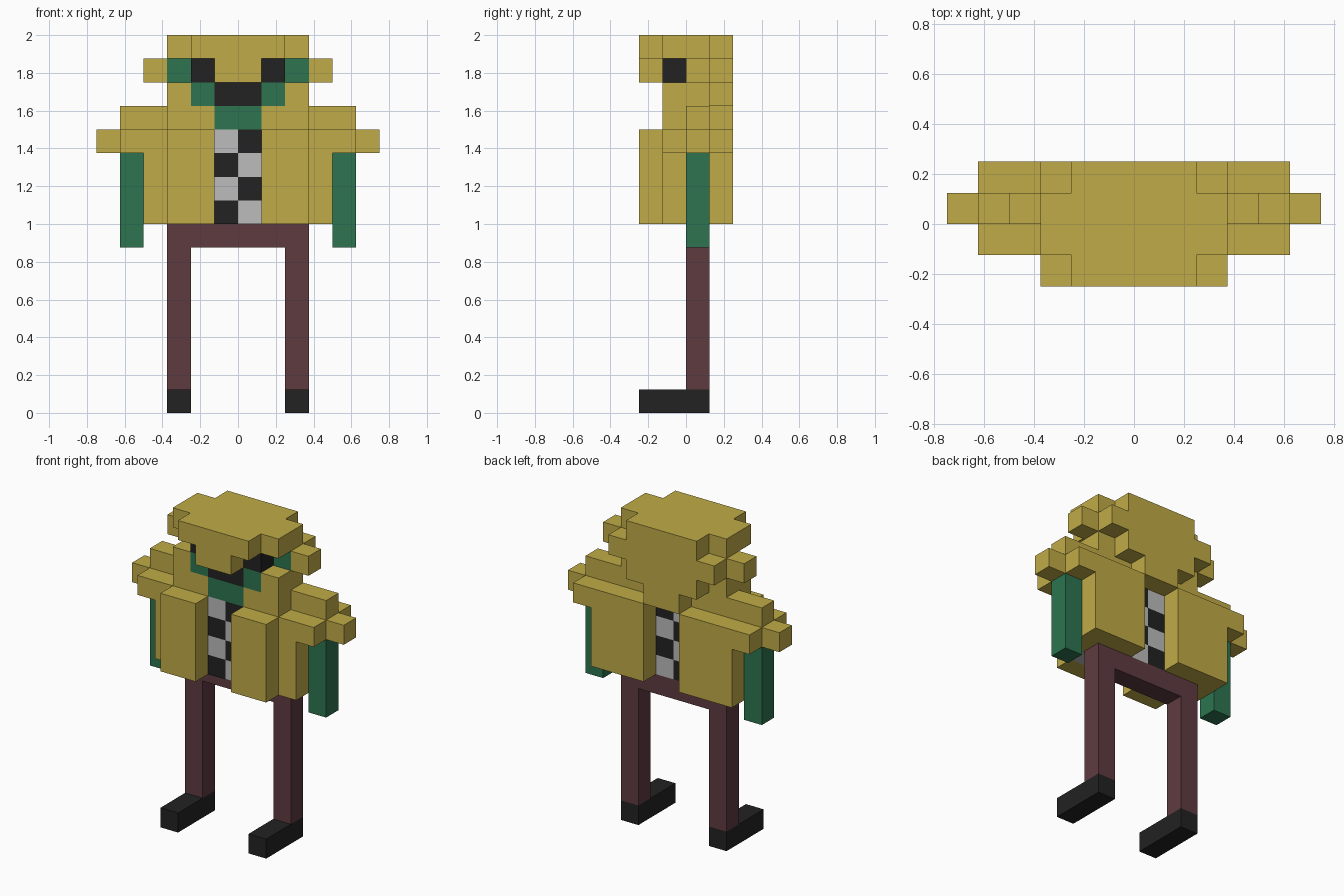
import bpy, bmesh
from mathutils import Vector

if "Cube" in bpy.data.objects:
    bpy.data.objects.remove(bpy.data.objects["Cube"], do_unlink=True)

U = 0.125  # size of one block


def material(name, rgb):
    lin = [((c / 255 + 0.055) / 1.055) ** 2.4 for c in rgb] + [1.0]
    m = bpy.data.materials.new(name)
    m.use_nodes = True
    m.diffuse_color = lin
    bsdf = m.node_tree.nodes["Principled BSDF"]
    bsdf.inputs["Base Color"].default_value = lin
    bsdf.inputs["Roughness"].default_value = 0.9
    return m


yellow = material("mustard yellow", (192, 171, 71))
green = material("green", (45, 116, 80))
maroon = material("maroon", (94, 59, 64))
black = material("black", (34, 34, 34))
grey = material("light grey", (188, 188, 188))

SIDES = [(Vector(d), Vector(u), Vector(d).cross(Vector(u))) for d, u in (
    ((1, 0, 0), (0, 1, 0)), ((-1, 0, 0), (0, 1, 0)), ((0, 1, 0), (0, 0, 1)),
    ((0, -1, 0), (0, 0, 1)), ((0, 0, 1), (1, 0, 0)), ((0, 0, -1), (1, 0, 0)))]


def part(name, mats, boxes, mirror=False, rule=None):
    """Fuse boxes (x0, x1, y0, y1, z0, z1), in blocks, into one clean shell."""
    if mirror:
        boxes = boxes + [(-b[1], -b[0]) + b[2:] for b in boxes]
    cells = {(x, y, z) for x0, x1, y0, y1, z0, z1 in boxes
             for x in range(x0, x1) for y in range(y0, y1) for z in range(z0, z1)}
    bm = bmesh.new()
    for cell in sorted(cells):
        centre = Vector(cell) + Vector((0.5, 0.5, 0.5))
        for d, u, v in SIDES:
            if tuple(int(a + b) for a, b in zip(cell, d)) in cells:
                continue
            corners = [(d + u * i + v * j) * 0.5 for i, j in ((-1, -1), (1, -1), (1, 1), (-1, 1))]
            face = bm.faces.new([bm.verts.new((centre + c) * U) for c in corners])
            face.material_index = rule(cell) if rule else 0
    bmesh.ops.remove_doubles(bm, verts=bm.verts[:], dist=0.001)
    bmesh.ops.dissolve_limit(bm, angle_limit=0.01, verts=bm.verts[:], edges=bm.edges[:],
                             delimit={'MATERIAL'})
    bmesh.ops.recalc_face_normals(bm, faces=bm.faces[:])
    me = bpy.data.meshes.new(name)
    bm.to_mesh(me)
    bm.free()
    for m in mats:
        me.materials.append(m)
    ob = bpy.data.objects.new(name, me)
    bpy.context.collection.objects.link(ob)
    return ob


# Legs and feet
part("feet", [black], [(2, 3, -2, 1, 0, 1)], mirror=True)
part("trousers", [maroon], [(2, 3, 0, 1, 1, 8), (-3, 3, 0, 1, 7, 8)], mirror=True)

# Checked shirt, colours alternating by column and row
part("checked_shirt", [grey, black], [(-3, 3, -1, 1, 8, 12)],
     rule=lambda c: (c[0] + c[2]) % 2)

# Open coat: front and back panels, sides, shoulders, cuffs and collar
part("coat", [yellow], [
    (1, 3, -2, -1, 8, 12),
    (1, 3, 1, 2, 8, 12),
    (3, 4, -1, 2, 8, 11),
    (3, 5, -1, 2, 11, 12),
    (5, 6, 0, 1, 11, 12),
    (3, 5, 0, 1, 12, 13),
    (1, 3, -1, 1, 12, 13),
    (2, 3, -1, 1, 13, 14),
], mirror=True)
part("arms", [green], [(4, 5, 0, 1, 7, 11)], mirror=True)

# Face
part("face", [green], [
    (-1, 1, -1, 1, 12, 13),
    (1, 2, -1, 1, 13, 14),
    (-1, 1, 0, 1, 13, 14),
    (-3, 3, 0, 1, 14, 15),
], mirror=True)
part("mouth", [black], [(-1, 1, -1, 0, 13, 14)])
part("eyes", [black], [(1, 2, -1, 0, 14, 15)], mirror=True)

# Hair: crown, fringe, side tufts and tapering back
part("hair", [yellow], [
    (-3, 3, -1, 1, 15, 16),
    (-2, 2, -2, 2, 15, 16),
    (-1, 1, -2, 0, 14, 15),
    (-3, 3, 1, 2, 14, 15),
    (-2, 2, 1, 2, 13, 14),
    (-1, 1, 1, 2, 12, 13),
])
part("side_tufts", [yellow], [(3, 4, 0, 1, 14, 15)], mirror=True)
